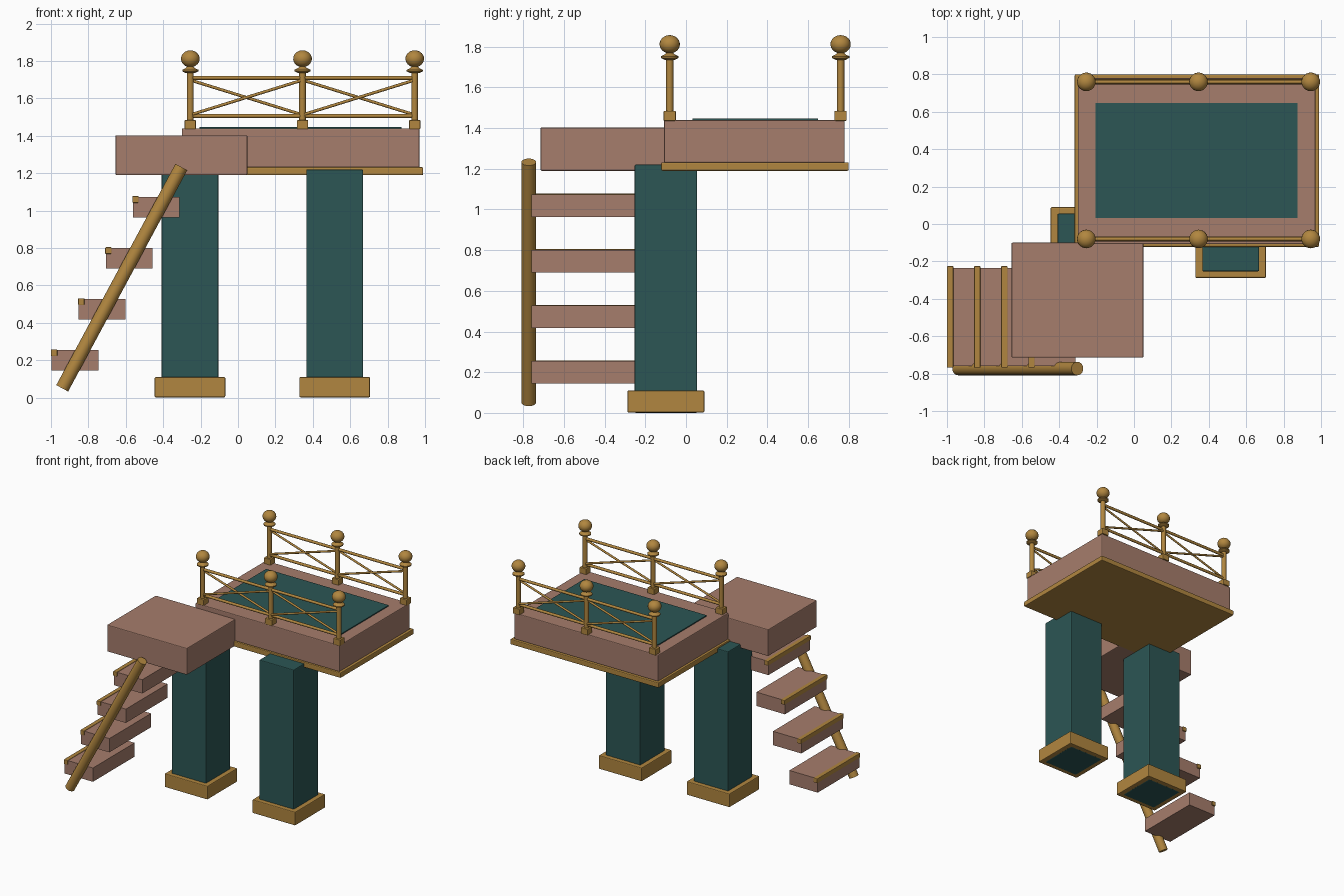
import bpy
import bmesh
import math
from mathutils import Vector, Matrix

if "Cube" in bpy.data.objects:
    bpy.data.objects.remove(bpy.data.objects["Cube"], do_unlink=True)


def make_material(name, rgb):
    mat = bpy.data.materials.new(name)
    mat.use_nodes = True
    mat.diffuse_color = (*rgb, 1)
    mat.node_tree.nodes["Principled BSDF"].inputs["Base Color"].default_value = (*rgb, 1)
    return mat


CLAY = make_material("clay_pink", (0.38, 0.205, 0.15))
BRASS = make_material("brass", (0.44, 0.24, 0.05))
TEAL = make_material("dark_teal", (0.025, 0.093, 0.089))


def finish(name, bm, mat, smooth=False):
    mesh = bpy.data.meshes.new(name)
    bmesh.ops.recalc_face_normals(bm, faces=bm.faces)
    bm.to_mesh(mesh)
    bm.free()
    mesh.materials.append(mat)
    obj = bpy.data.objects.new(name, mesh)
    bpy.context.collection.objects.link(obj)
    if smooth:
        bpy.ops.object.select_all(action='DESELECT')
        obj.select_set(True)
        bpy.context.view_layer.objects.active = obj
        bpy.ops.object.shade_smooth_by_angle(angle=math.radians(40))
    return obj


def box(name, x, y, z, mat, bevel=0.006):
    """Box from (min, max) pairs, with softened edges."""
    bm = bmesh.new()
    size = [b - a for a, b in (x, y, z)]
    mid = [(a + b) / 2 for a, b in (x, y, z)]
    bmesh.ops.create_cube(bm, size=1, matrix=Matrix.Translation(mid) @ Matrix.Diagonal((*size, 1)))
    obj = finish(name, bm, mat)
    if bevel:
        mod = obj.modifiers.new("soft_edges", 'BEVEL')
        mod.width = bevel
        mod.segments = 2
    return obj


def rod(name, start, end, radius, mat, sides=12):
    """Round bar between two points."""
    a, b = Vector(start), Vector(end)
    turn = (b - a).to_track_quat('Z', 'Y').to_matrix().to_4x4()
    bm = bmesh.new()
    bmesh.ops.create_cone(bm, cap_ends=True, segments=sides, radius1=radius, radius2=radius,
                          depth=(b - a).length, matrix=Matrix.Translation((a + b) / 2) @ turn)
    return finish(name, bm, mat, True)


def lathe(name, profile, x, y, mat, sides=24):
    """Spin a (radius, height) profile about a vertical axis."""
    bm = bmesh.new()
    verts = [bm.verts.new((x + r, y, z)) for r, z in profile]
    edges = [bm.edges.new(pair) for pair in zip(verts, verts[1:])]
    bmesh.ops.spin(bm, geom=verts + edges, cent=(x, y, 0), axis=(0, 0, 1),
                   angle=math.tau, steps=sides, use_duplicate=False)
    bmesh.ops.remove_doubles(bm, verts=bm.verts, dist=0.0001)
    return finish(name, bm, mat, True)


# Main platform with its lower trim and inlaid top panel
box("platform", (-0.30, 0.97), (-0.108, 0.78), (1.23, 1.44), CLAY)
box("platform_trim", (-0.317, 0.99), (-0.122, 0.80), (1.19, 1.232), BRASS)
box("top_panel", (-0.205, 0.875), (0.032, 0.648), (1.43, 1.448), TEAL, 0)

# Landing at the head of the stairs
box("landing", (-0.655, 0.05), (-0.715, -0.10), (1.19, 1.403), CLAY)

# Pillars on plinths
for side, x in (("right", -0.257), ("left", 0.517)):
    box(side + "_pillar", (x - 0.152, x + 0.152), (-0.253, 0.055), (0, 1.22), TEAL)
    box(side + "_plinth", (x - 0.189, x + 0.189), (-0.288, 0.09), (0.002, 0.11), BRASS)

# Floating steps with nosings
for i in range(4):
    x, z = -0.997 + 0.145 * i, 0.144 + 0.2733 * i
    box(f"step_{i + 1}", (x, x + 0.25), (-0.76, -0.235), (z, z + 0.11), CLAY, 0)
    box(f"step_nosing_{i + 1}", (x - 0.003, x + 0.031), (-0.768, -0.225),
        (z + 0.078, z + 0.114), BRASS, 0.004)

# Sloping stair pole
rod("stair_pole", (-0.94, -0.773, 0.05), (-0.303, -0.773, 1.233), 0.036, BRASS, 20)

# Post tops: flared collar, neck and ball
finial = [(0, 1.735), (0.024, 1.735), (0.043, 1.745), (0.043, 1.753), (0.024, 1.762), (0.016, 1.77)]
finial += [(0.05 * math.sin(t), 1.812 - 0.045 * math.cos(t))
           for t in (math.radians(20 + 16 * k) for k in range(11))]

# Two railings with crossed braces
posts = (-0.255, 0.345, 0.945)
for side, y in (("front", -0.08), ("back", 0.76)):
    for i, x in enumerate(posts):
        name = f"{side}_post_{i + 1}"
        box(name + "_block", (x - 0.03, x + 0.03), (y - 0.03, y + 0.03), (1.436, 1.484), BRASS, 0.004)
        rod(name, (x, y, 1.47), (x, y, 1.745), 0.018, BRASS)
        lathe(name + "_finial", finial, x, y, BRASS)
    for level, z in (("bottom", 1.506), ("top", 1.71)):
        rod(f"{side}_{level}_rail", (posts[0], y, z), (posts[2], y, z), 0.011, BRASS)
    for i, (a, b) in enumerate(zip(posts, posts[1:])):
        rod(f"{side}_rising_brace_{i + 1}", (a, y - 0.006, 1.512), (b, y - 0.006, 1.698), 0.008, BRASS)
        rod(f"{side}_falling_brace_{i + 1}", (a, y + 0.006, 1.698), (b, y + 0.006, 1.512), 0.008, BRASS)
